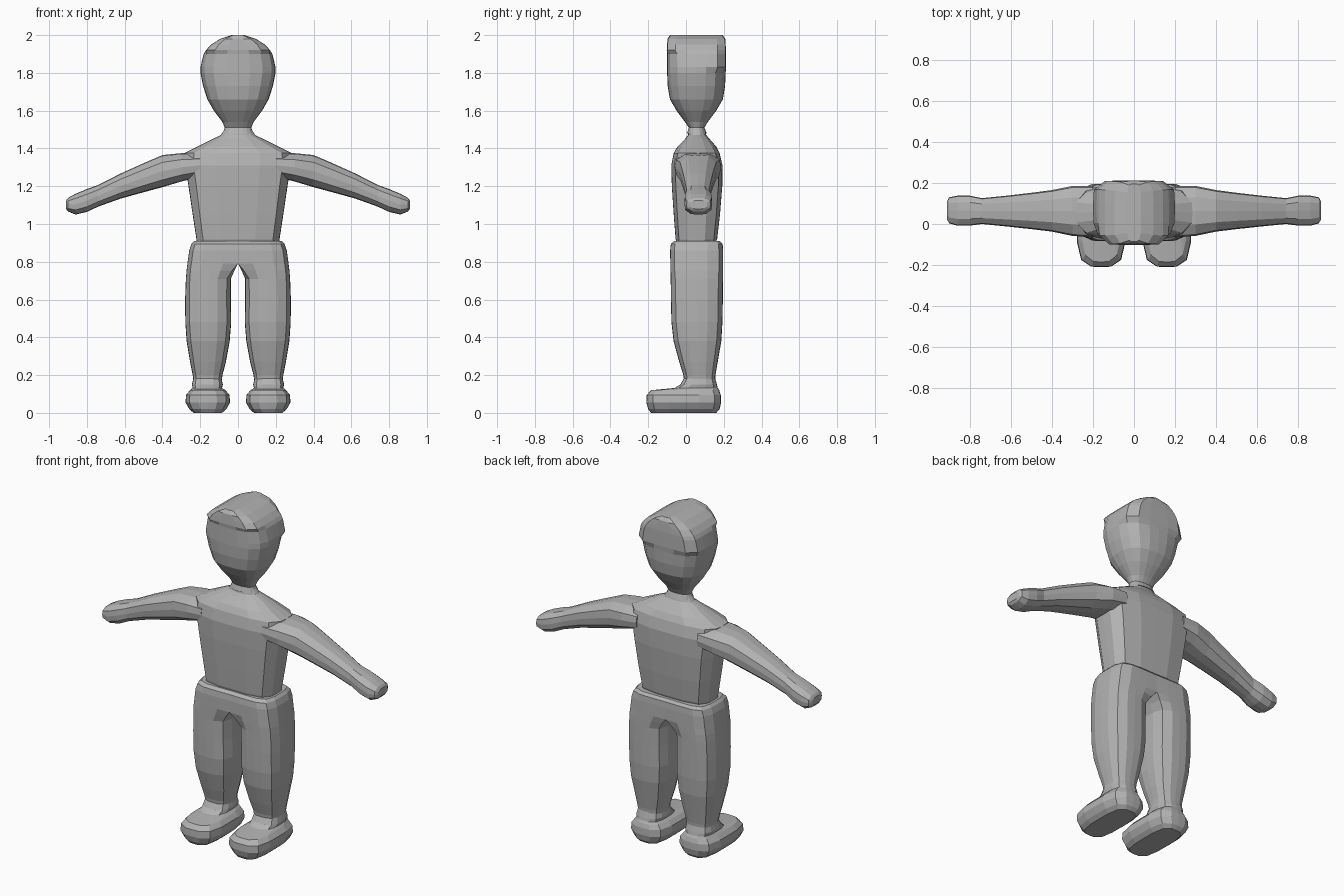
import bpy, bmesh, math

grey = bpy.data.materials.new("plain grey")
grey.diffuse_color = (0.45, 0.45, 0.45, 1)


def loft(name, rings, n=16, axis="z", split="v", mirror=False):
    """Skin rounded-square rings: (t, u0, u1, v0, v1, p[, p2]).
    t runs along the axis; p is squareness, p2 that of the low u or v side."""
    bm = bmesh.new()
    loops = []
    for r in rings:
        t, u0, u1, v0, v1, p = r[:6]
        p2 = r[6] if len(r) > 6 else p
        loop = []
        for i in range(n):
            a = 2 * math.pi * i / n
            c, s = math.cos(a), math.sin(a)
            low = (c if split == "u" else s) < -1e-6
            e = p2 if low else p
            k = (abs(c) ** e + abs(s) ** e) ** (-1 / e)
            u = (u0 + u1) / 2 + (u1 - u0) / 2 * k * c
            v = (v0 + v1) / 2 + (v1 - v0) / 2 * k * s
            loop.append(bm.verts.new((u, v, t) if axis == "z" else (t, u, v)))
        loops.append(loop)
    for a, b in zip(loops, loops[1:]):
        for i in range(n):
            j = (i + 1) % n
            bm.faces.new((a[i], a[j], b[j], b[i]))
    bm.faces.new(loops[0])
    bm.faces.new(loops[-1])
    bmesh.ops.recalc_face_normals(bm, faces=bm.faces)
    if mirror:
        # drop inner walls lying on the mirror plane
        inner = [f for f in bm.faces if all(abs(v.co.x) < 0.003 for v in f.verts)]
        bmesh.ops.delete(bm, geom=inner, context="FACES")
        for v in bm.verts:
            if abs(v.co.x) < 0.003:
                v.co.x = 0
    me = bpy.data.meshes.new(name)
    bm.to_mesh(me)
    bm.free()
    me.materials.append(grey)
    ob = bpy.data.objects.new(name, me)
    bpy.context.collection.objects.link(ob)
    if mirror:
        ob.modifiers.new("mirror", "MIRROR").use_clip = True
    return ob


def even(z, w, y0, y1, *p):
    """Ring centred on x = 0 with half width w."""
    return (z, -w, w, y0, y1, *p)


# Head: barrel-topped, with brow corners at the front and lower ones at the back
loft("head", [
    even(1.48, .080, .005, .110, 2.4),
    even(1.51, .070, .015, .098, 2.4),
    even(1.54, .083, -.005, .115, 2.4),
    even(1.60, .128, -.050, .160, 2.6),
    even(1.66, .162, -.085, .195, 2.8),
    even(1.73, .185, -.097, .207, 2.8),
    even(1.80, .199, -.100, .210, 3.0),
    even(1.83, .199, -.100, .212, 6.5, 3.0),
    even(1.90, .182, -.100, .212, 7.0, 3.2),
    even(1.92, .170, -.102, .212, 7.0, 6.5),
    even(1.95, .142, -.100, .210, 7.0),
    even(1.98, .095, -.098, .208, 6.0),
    even(2.00, .035, -.085, .195, 5.0),
], n=20)

# Shirt body
loft("shirt_body", [
    even(0.88, .215, -.045, .150, 4),
    even(0.92, .220, -.055, .165, 4),
    even(1.05, .240, -.065, .180, 4),
    even(1.20, .262, -.075, .192, 4),
    even(1.31, .280, -.078, .193, 4),
    even(1.375, .285, -.065, .178, 3.5),
    even(1.41, .215, -.045, .160, 3),
    even(1.45, .135, -.005, .125, 2.6),
    even(1.47, .092, .010, .108, 2.4),
    even(1.50, .072, .015, .098, 2.4),
])

# Arms with mitten hands
loft("arm", [
    (.20, -.065, .185, 1.250, 1.372, 3),
    (.30, -.058, .185, 1.225, 1.375, 3),
    (.40, -.037, .165, 1.195, 1.365, 3),
    (.50, -.025, .152, 1.168, 1.322, 3),
    (.62, -.012, .138, 1.135, 1.268, 3),
    (.74, .000, .126, 1.092, 1.207, 3),
    (.80, -.008, .138, 1.064, 1.185, 3.2),
    (.86, -.008, .138, 1.050, 1.160, 3.2),
    (.90, .003, .130, 1.066, 1.138, 3.2),
    (.91, .020, .112, 1.080, 1.124, 3.2),
], n=12, axis="x", mirror=True)

# Trousers: half pelvis running into one leg, mirrored
loft("trousers", [
    (.910, 0, .232, -.062, .180, 4, 60),
    (.895, 0, .246, -.080, .194, 4, 60),
    (.860, 0, .258, -.084, .196, 4, 60),
    (.790, 0, .268, -.083, .196, 4, 60),
    (.755, .018, .272, -.082, .196, 4, 7),
    (.710, .038, .276, -.081, .196, 3.6, 3.6),
    (.600, .038, .280, -.080, .195, 3.4),
    (.480, .036, .279, -.077, .193, 3.4),
    (.380, .044, .272, -.066, .187, 3.2),
    (.270, .064, .254, -.036, .168, 3),
    (.200, .082, .240, -.014, .156, 3),
    (.170, .086, .236, -.010, .154, 3),
], split="u", mirror=True)

# Shoes
loft("shoe", [
    (.000, .085, .235, -.185, .160, 3.6),
    (.020, .062, .258, -.200, .178, 3.6),
    (.055, .042, .278, -.210, .186, 3.6),
    (.095, .045, .275, -.208, .184, 3.6),
    (.120, .066, .254, -.185, .176, 3.4),
    (.132, .085, .240, -.060, .168, 3.2),
    (.150, .080, .244, -.030, .164, 3),
    (.185, .088, .236, -.010, .154, 3),
], mirror=True)
